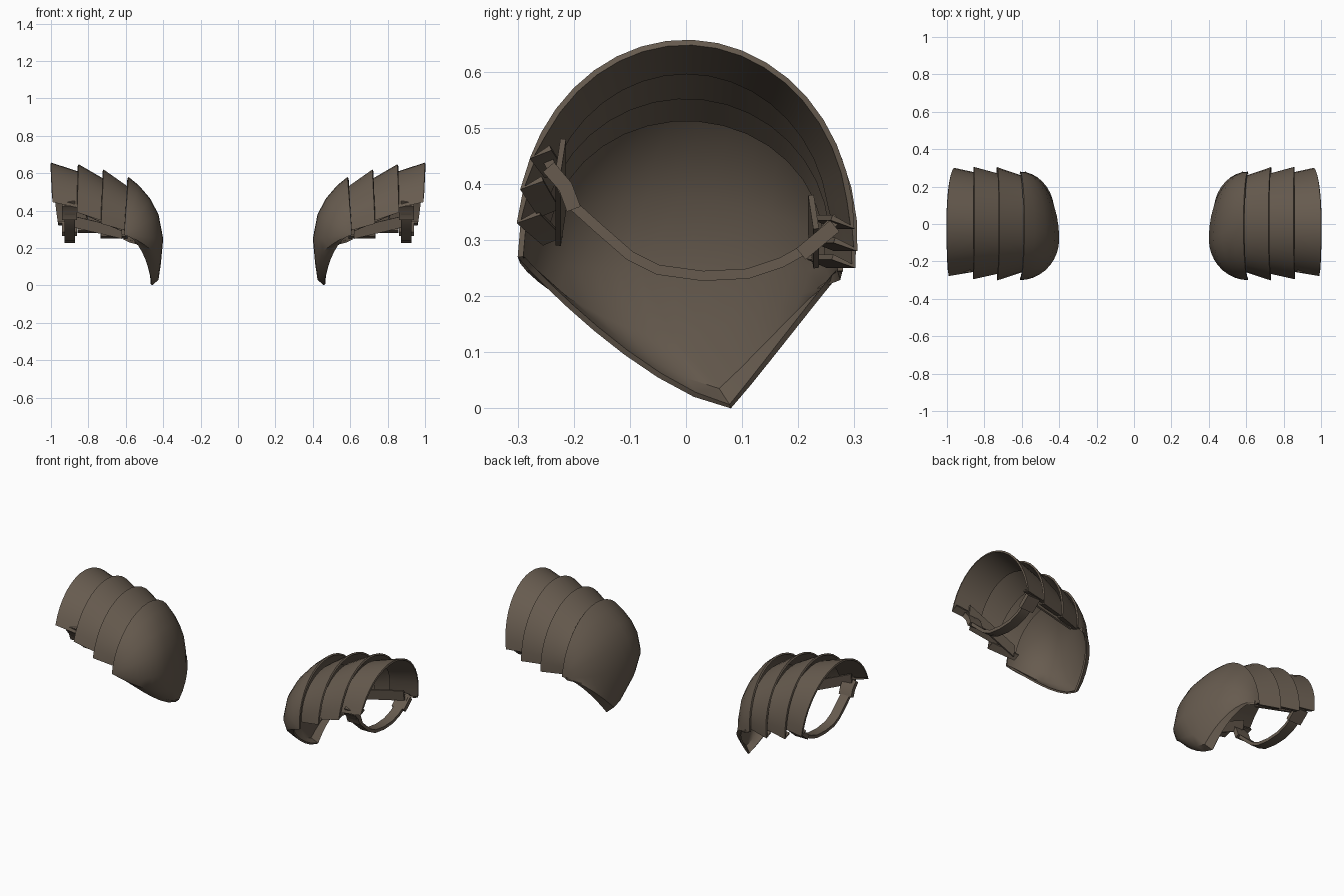
import bpy, bmesh
from math import sin, cos, pi, asin

cube = bpy.data.objects.get("Cube")
if cube:
    bpy.data.objects.remove(cube, do_unlink=True)

# Worn brown leather, used everywhere
leather = bpy.data.materials.new("brown_leather")
leather.use_nodes = True
COLOUR = (0.135, 0.105, 0.078, 1)
leather.diffuse_color = COLOUR
bsdf = leather.node_tree.nodes["Principled BSDF"]
bsdf.inputs["Base Color"].default_value = COLOUR
bsdf.inputs["Roughness"].default_value = 0.8


def lerp(a, b, s):
    return a + (b - a) * s


def shell(name, rows, thickness, offset=-1):
    """Skin a grid of points, thicken it and mirror it to the other shoulder."""
    bm = bmesh.new()
    grid = [[bm.verts.new(p) for p in row] for row in rows]
    for r0, r1 in zip(grid, grid[1:]):
        for j in range(len(r0) - 1):
            bm.faces.new((r0[j], r1[j], r1[j + 1], r0[j + 1]))
    bmesh.ops.remove_doubles(bm, verts=bm.verts, dist=0.0005)
    mesh = bpy.data.meshes.new(name)
    bm.to_mesh(mesh)
    bm.free()
    mesh.materials.append(leather)
    ob = bpy.data.objects.new(name, mesh)
    bpy.context.collection.objects.link(ob)
    solid = ob.modifiers.new("thickness", 'SOLIDIFY')
    solid.thickness = thickness
    solid.offset = offset
    mirror = ob.modifiers.new("other_shoulder", 'MIRROR')
    mirror.use_mirror_merge = False
    bpy.ops.object.select_all(action='DESELECT')
    ob.select_set(True)
    bpy.context.view_layer.objects.active = ob
    bpy.ops.object.convert(target='MESH')
    bpy.ops.object.shade_smooth_by_angle(angle=0.7)


# Domed cap: arches hinged on two side corners, ending in a hanging point
# Each entry: x and z of the arch middle, its y shift, how pointed it is
CAP = [(0.585, 0.58, 0, 0), (0.53, 0.535, -0.02, 0), (0.47, 0.465, -0.05, 0),
       (0.425, 0.38, -0.07, 0), (0.40, 0.25, -0.08, 0.2), (0.412, 0.12, -0.02, 0.7),
       (0.425, 0.03, 0.06, 1), (0.46, 0.0, 0.08, 1)]
STEPS = 18
rows = []
for mx, mz, my, point in CAP:
    row = []
    for j in range(STEPS + 1):
        t = pi * j / STEPS
        front = cos(t) > 0
        side = my + 0.30 if front else 0.28 - my
        corner_z = lerp(0.27, 0.245, j / STEPS)
        w = max(sin(t), 0)
        spike = 1 - abs(cos(t)) ** (1.45 if front else 1.05)
        row.append((lerp(0.61, mx, w), my - side * cos(t),
                    lerp(corner_z, mz, lerp(w, spike, point))))
    rows.append(row)
shell("shoulder_cap", rows[::-1], 0.01)


# Overlapping lames: flared arches, narrow end tucked under the next plate
def lame(name, x, top, half, base, front, back, tilt):
    rows = []
    for s in (0, 0.25, 0.6, 0.9, 1):
        a, f = lerp(*half, s), lerp(*front, s)
        b = lerp(*top, s) - base
        start, end = asin((f - base) / b), pi - asin((back - base) / b)
        row = []
        for j in range(STEPS + 1):
            t = lerp(start, end, j / STEPS)
            lean = tilt[0] if cos(t) > 0 else tilt[1]
            row.append((lerp(*x, s) + lean * (1 - sin(t)), -a * cos(t), base + b * sin(t)))
        # hems folded inward at both ends
        hems = []
        for px, py, pz in (row[0], row[-1]):
            hems.append((px, py * 0.86, pz + 0.015))
        rows.append([hems[0]] + row + [hems[1]])
    shell(name, rows, 0.01)


lame("inner_lame", (0.575, 0.718), (0.52, 0.62), (0.255, 0.304), 0.29, (0.29, 0.33), 0.25,
     (0.016, 0.014))
lame("middle_lame", (0.70, 0.852), (0.56, 0.648), (0.265, 0.306), 0.30, (0.34, 0.39), 0.28,
     (0.012, 0.005))
lame("outer_lame", (0.84, 1.0), (0.605, 0.657), (0.265, 0.30), 0.32, (0.41, 0.445), 0.32,
     (-0.014, -0.04))

# Arm strap hanging under the outer lame
STRAP = [(-0.25, 0.45), (-0.23, 0.41), (-0.205, 0.365), (-0.155, 0.32), (-0.10, 0.272),
         (-0.05, 0.247), (0.03, 0.236), (0.11, 0.24), (0.17, 0.26), (0.215, 0.285), (0.27, 0.34)]
shell("arm_strap", [[(x, y, z) for y, z in STRAP] for x in (0.872, 0.9, 0.928)], 0.018, 0)

# Folded loops where the strap meets the plate
for label, loop in (("front", [(-0.245, 0.43), (-0.215, 0.395), (-0.2, 0.355)]),
                    ("back", [(0.265, 0.325), (0.235, 0.30), (0.205, 0.275)])):
    shell(label + "_strap_loop", [[(x, y, z) for y, z in loop] for x in (0.86, 0.94)], 0.026, 0)

# Side strips joining the lames on the inside
for label, y, z0, z1 in (("front", -0.228, 0.30, 0.43), ("back", 0.232, 0.26, 0.33)):
    path = [(lerp(0.62, 0.92, k / 4), lerp(z0, z1, k / 4)) for k in range(5)]
    shell(label + "_side_strip", [[(x, y, z - 0.01) for x, z in path],
                                  [(x, y * 0.96, z + 0.05) for x, z in path]], 0.01, 0)
